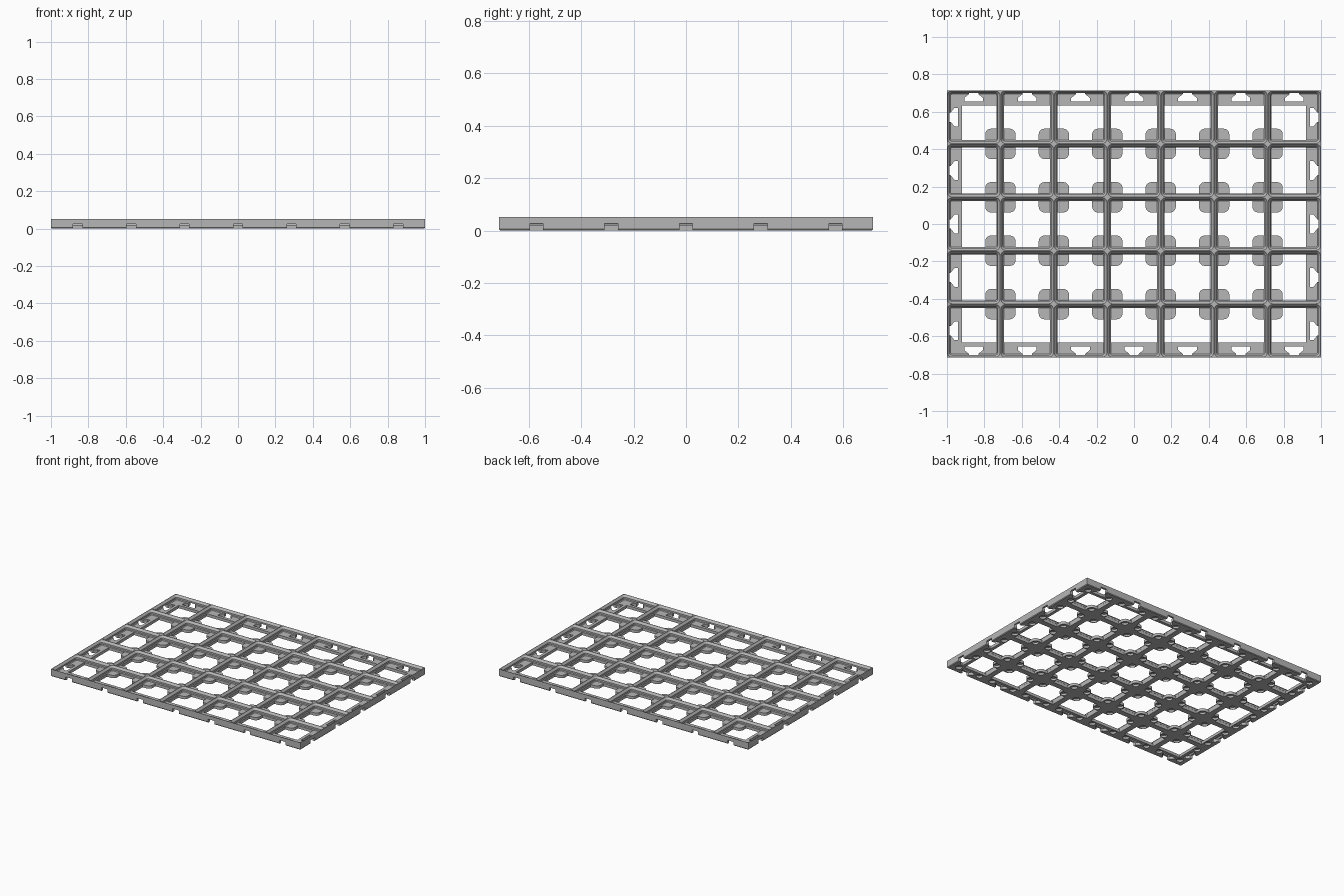
import bpy, bmesh
from math import cos, sin, pi

cube = bpy.data.objects.get("Cube")
if cube:
    bpy.data.objects.remove(cube)

COLS, ROWS = 7, 5
CELL = 2 / COLS
H = CELL / 2
TOP, FLOOR = 0.052, 0.0205
PAD = 0.081                      # pad reach from each grid line
W, D = H * COLS, H * ROWS        # half width and half depth

grey = bpy.data.materials.new("Mid Grey")
grey.use_nodes = True
color = (0.47, 0.47, 0.47, 1)
grey.diffuse_color = color
grey.node_tree.nodes["Principled BSDF"].inputs["Base Color"].default_value = color


def rounded(hx, hy, r, n=5):
    """Counter-clockwise rounded rectangle outline."""
    if r == 0:
        return [(hx, hy), (-hx, hy), (-hx, -hy), (hx, -hy)]
    pts = []
    for k, (sx, sy) in enumerate([(1, 1), (-1, 1), (-1, -1), (1, -1)]):
        for i in range(n + 1):
            a = (k + i / n) * pi / 2
            pts.append((sx * (hx - r) + r * cos(a), sy * (hy - r) + r * sin(a)))
    return pts


def loft(bm, layers, cx=0, cy=0):
    """Closed solid through (outline, z) layers."""
    rings = [[bm.verts.new((cx + x, cy + y, z)) for x, y in pts] for pts, z in layers]
    bm.faces.new(rings[0][::-1])
    bm.faces.new(rings[-1])
    for a, b in zip(rings, rings[1:]):
        for i in range(len(a)):
            j = (i + 1) % len(a)
            bm.faces.new((a[i], a[j], b[j], b[i]))


def make(name, bm):
    bmesh.ops.recalc_face_normals(bm, faces=bm.faces)
    mesh = bpy.data.meshes.new(name)
    bm.to_mesh(mesh)
    bm.free()
    mesh.materials.append(grey)
    ob = bpy.data.objects.new(name, mesh)
    bpy.context.collection.objects.link(ob)
    return ob


def opening(col, row):
    """Floor opening of a cell: leaves rounded pads inside, strips at the rim."""
    p, rib, r = H - PAD, H - 0.0198, 0.03
    pts = []
    for k, (sx, sy) in enumerate([(1, 1), (-1, 1), (-1, -1), (1, -1)]):
        ex = p if not 0 <= col + sx < COLS else rib
        ey = p if not 0 <= row + sy < ROWS else rib
        if p in (ex, ey):
            corner = [(ex, ey)]
        else:
            corner = [(ex, p)]
            for i in range(6):
                a = i / 5 * pi / 2
                corner.append((p + r - r * sin(a), p + r - r * cos(a)))
            corner.append((p, ey))
        if k % 2:
            corner.reverse()
        pts += [(sx * x, sy * y) for x, y in corner]
    return pts


def slot(dx, dy):
    """Connector slot, narrow at the outer edge and wide inside."""
    shape = [(0.01, 0.025), (-0.02, 0.025), (-0.04, 0.05), (-0.059, 0.05)]
    shape += [(u, -v) for u, v in reversed(shape)]
    return [(u * dx - v * dy, u * dy + v * dx) for u, v in shape]


# Solid tray blank with a small chamfer around its underside
bm = bmesh.new()
loft(bm, [(rounded(W - i, D - i, 0), z) for i, z in [(0.004, 0), (0, 0.005), (0, TOP)]])
plate = make("grid_base_plate", bm)

# Stepped pockets, and everything cut through or into the floor
pockets, floor = bmesh.new(), bmesh.new()
profile = [(0.0194, 0.008, FLOOR), (0.0146, 0.0126, FLOOR + 0.0048),
           (0.0146, 0.0126, FLOOR + 0.017), (0.002, 0.025, TOP), (0.002, 0.025, TOP + 0.02)]
magnet = rounded(0.022, 0.022, 0.0219, 4)
for col in range(COLS):
    for row in range(ROWS):
        cx, cy = (col + 0.5) * CELL - W, (row + 0.5) * CELL - D
        loft(pockets, [(rounded(H - i, H - i, r), z) for i, r, z in profile], cx, cy)
        loft(floor, [(opening(col, row), z) for z in (-0.01, FLOOR + 0.003)], cx, cy)
        # Blind magnet recesses on the underside
        m = H - 0.0544
        for sx in (-1, 1):
            for sy in (-1, 1):
                loft(floor, [(magnet, -0.01), (magnet, 0.015)], cx + sx * m, cy + sy * m)

# Connector slots at the middle of every rim cell
for s in (-1, 1):
    for col in range(COLS):
        loft(floor, [(slot(0, s), -0.01), (slot(0, s), 0.026)], (col + 0.5) * CELL - W, s * D)
    for row in range(ROWS):
        loft(floor, [(slot(s, 0), -0.01), (slot(s, 0), 0.026)], s * W, (row + 0.5) * CELL - D)

# Cut the plate and drop the cutters
bpy.context.view_layer.objects.active = plate
for cutter in (make("pocket_cutter", pockets), make("floor_cutter", floor)):
    cutter.hide_render = True
    mod = plate.modifiers.new("cut", 'BOOLEAN')
    mod.operation, mod.solver, mod.object = 'DIFFERENCE', 'EXACT', cutter
    bpy.ops.object.modifier_apply(modifier=mod.name)
    bpy.data.objects.remove(cutter)
